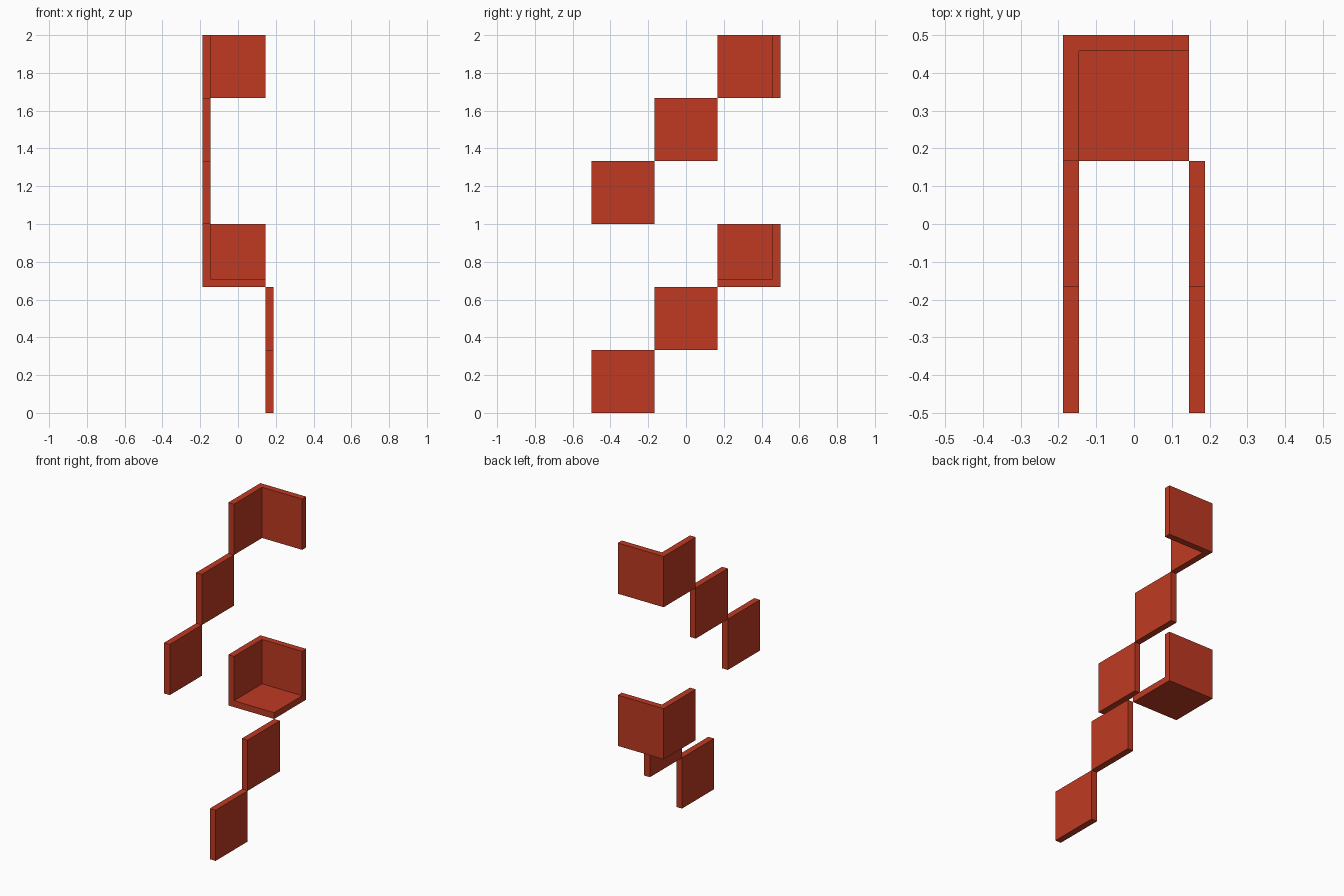
import bpy, bmesh
from mathutils import Matrix, Vector

if "Cube" in bpy.data.objects:
    bpy.data.objects.remove(bpy.data.objects["Cube"], do_unlink=True)

S = 1 / 3          # side of one cubic cell
T = S / 8          # panel thickness
LEFT_X, RIGHT_X = -4.5 * T, 3.5 * T   # outer x of the two panel columns

# Single red material
RED = (0.52, 0.042, 0.016, 1.0)
red = bpy.data.materials.new("brick red")
red.use_nodes = True
red.diffuse_color = RED
bsdf = red.node_tree.nodes["Principled BSDF"]
bsdf.inputs["Base Color"].default_value = RED
bsdf.inputs["Roughness"].default_value = 0.8

SIDE, BACK, FLOOR = Vector((-1, 0, 0)), Vector((0, 1, 0)), Vector((0, 0, -1))


def cell(name, x, row, level, walls):
    """Keep the chosen walls of a cubic cell and thicken them inward."""
    bm = bmesh.new()
    centre = Vector((x + S / 2, (row - 1) * S, (level + 0.5) * S))
    bmesh.ops.create_cube(bm, size=S, matrix=Matrix.Translation(centre))
    bm.normal_update()
    open_faces = [f for f in bm.faces
                  if not any(f.normal.dot(w) > 0.9 for w in walls)]
    bmesh.ops.delete(bm, geom=open_faces, context='FACES')
    mesh = bpy.data.meshes.new(name)
    bm.to_mesh(mesh)
    bm.free()
    mesh.materials.append(red)
    obj = bpy.data.objects.new(name, mesh)
    bpy.context.collection.objects.link(obj)
    mod = obj.modifiers.new("thickness", 'SOLIDIFY')
    mod.thickness = T
    mod.offset = -1
    mod.use_even_offset = True
    mod.use_quality_normals = True


# Lower flight: two panels climbing to a three-walled corner
cell("lower_front_panel", RIGHT_X, 0, 0, [SIDE])
cell("lower_middle_panel", RIGHT_X, 1, 1, [SIDE])
cell("lower_corner_box", LEFT_X, 2, 2, [SIDE, BACK, FLOOR])

# Upper flight: two panels climbing to a two-walled corner
cell("upper_front_panel", LEFT_X, 0, 3, [SIDE])
cell("upper_middle_panel", LEFT_X, 1, 4, [SIDE])
cell("upper_corner_walls", LEFT_X, 2, 5, [SIDE, BACK])
